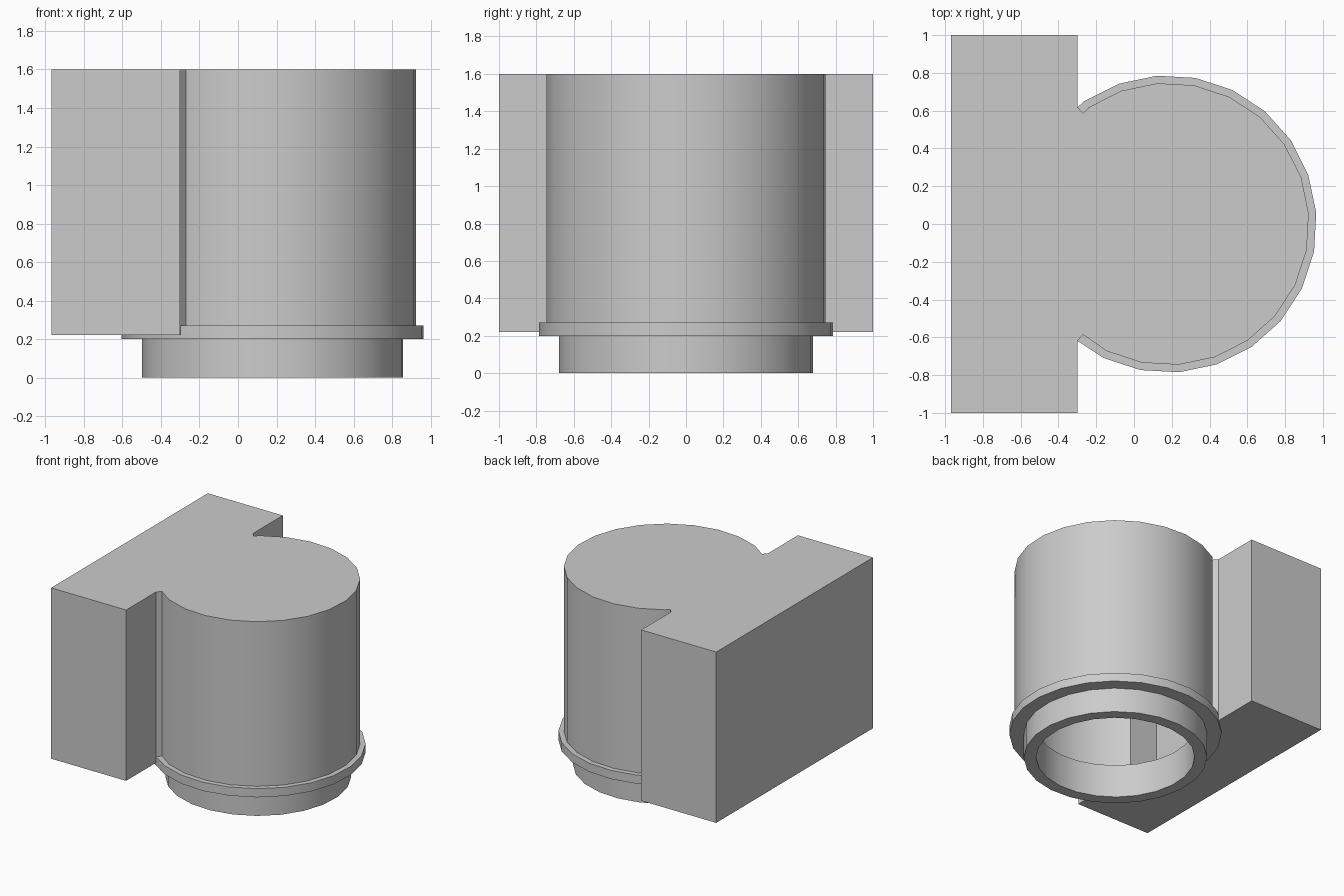
import bpy, bmesh, math

cube = bpy.data.objects.get("Cube")
if cube:
    bpy.data.objects.remove(cube, do_unlink=True)

AXIS_X = 0.18      # centre of the round parts
SIDES = 24
TURN = 4.3         # rotation of the facets in degrees
TOP = 1.6

grey = bpy.data.materials.new("plain grey")
grey.use_nodes = True
grey.diffuse_color = (0.6, 0.6, 0.6, 1)
grey.node_tree.nodes["Principled BSDF"].inputs["Base Color"].default_value = (0.6, 0.6, 0.6, 1)


def arc(radius, first, last):
    """Points on the round outline, counted in facets."""
    angles = [math.radians(TURN + k * 360 / SIDES) for k in range(first, last)]
    return [(AXIS_X + radius * math.cos(a), radius * math.sin(a)) for a in angles]


def prism(name, outline, low, high):
    """Extrude a flat outline upwards."""
    bm = bmesh.new()
    face = bm.faces.new([bm.verts.new((x, y, low)) for x, y in outline])
    grown = bmesh.ops.extrude_face_region(bm, geom=[face])
    verts = [g for g in grown["geom"] if isinstance(g, bmesh.types.BMVert)]
    bmesh.ops.translate(bm, verts=verts, vec=(0, 0, high - low))
    bmesh.ops.recalc_face_normals(bm, faces=bm.faces)
    mesh = bpy.data.meshes.new(name)
    bm.to_mesh(mesh)
    bm.free()
    mesh.materials.append(grey)
    obj = bpy.data.objects.new(name, mesh)
    bpy.context.collection.objects.link(obj)
    return obj


def disc(name, radius, low, high):
    return prism(name, arc(radius, 0, SIDES), low, high)


def combine(target, other, operation):
    """Apply a boolean and drop the helper."""
    mod = target.modifiers.new("combine", "BOOLEAN")
    mod.operation = operation
    mod.solver = "EXACT"
    mod.object = other
    bpy.context.view_layer.objects.active = target
    bpy.ops.object.modifier_apply(modifier=mod.name)
    bpy.data.objects.remove(other, do_unlink=True)


# Rectangular mounting block joined to the round body
outline = [(-0.3, -1), (-0.3, -0.62), (-0.27, -0.585)]
outline += arc(0.747, -8, 9)
outline += [(-0.27, 0.585), (-0.3, 0.62), (-0.3, 1), (-0.97, 1), (-0.97, -1)]
housing = prism("housing", outline, 0.22, TOP)

# Flange and lower neck
combine(housing, disc("flange", 0.787, 0.2, 0.27), "UNION")
combine(housing, disc("neck", 0.68, 0, 0.24), "UNION")

# Hollow inside: round chamber, narrower mouth, slot into the block
combine(housing, disc("chamber", 0.645, 0.27, TOP - 0.1), "DIFFERENCE")
combine(housing, disc("mouth", 0.588, -0.1, 0.5), "DIFFERENCE")
slot = [(-0.56, -0.41), (0, -0.41), (0, 0.41), (-0.56, 0.41)]
combine(housing, prism("slot", slot, 0.27, TOP - 0.1), "DIFFERENCE")

# Smooth round walls, sharp edges elsewhere
bpy.ops.object.select_all(action="DESELECT")
housing.select_set(True)
bpy.context.view_layer.objects.active = housing
bpy.ops.object.shade_smooth_by_angle(angle=math.radians(30))
